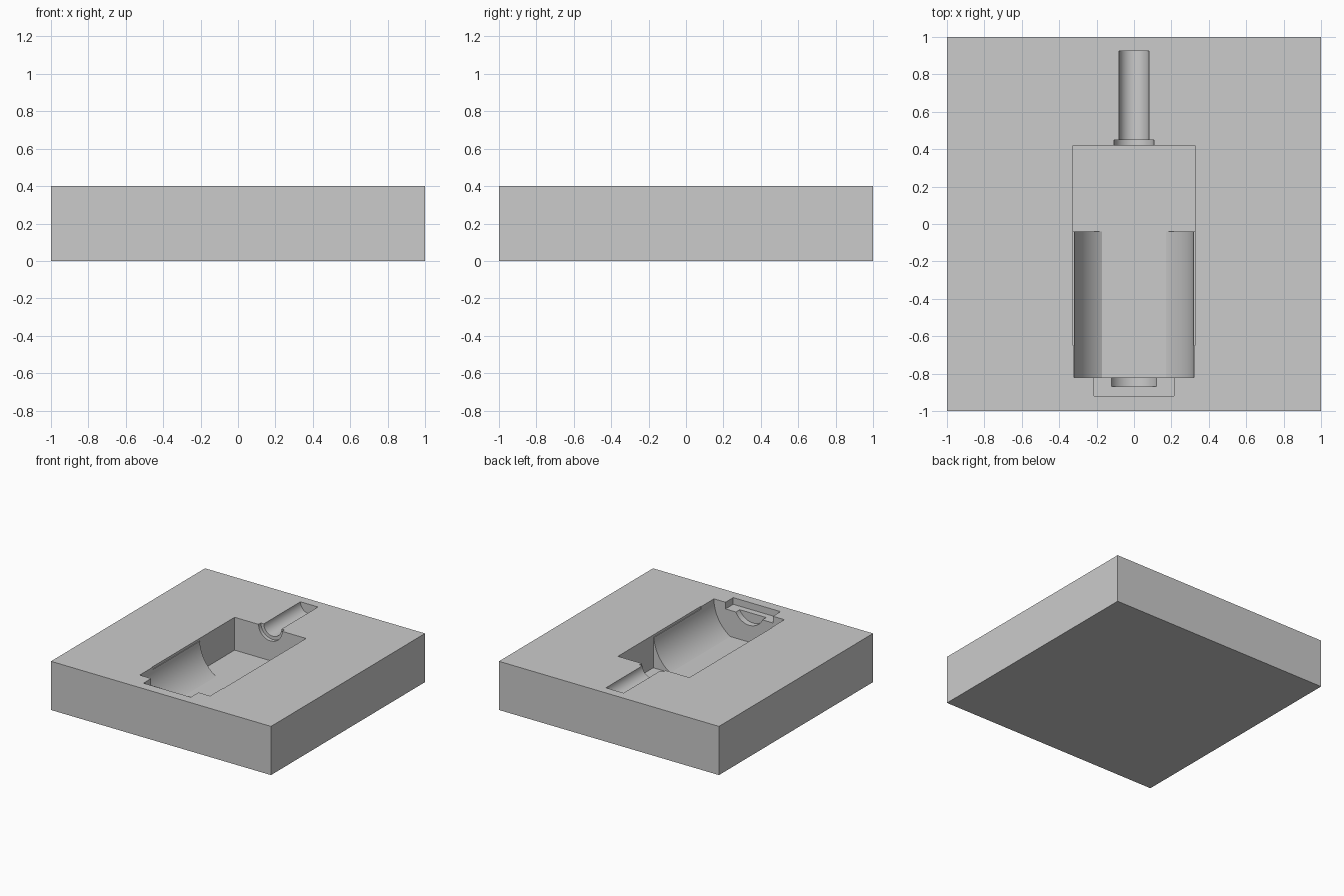
import bpy, bmesh, math

cube = bpy.data.objects.get("Cube")
if cube:
    bpy.data.objects.remove(cube, do_unlink=True)

TOP = 0.4      # height of the block
DEPTH = 0.27   # depth of the main pocket
ABOVE = TOP + 0.1

grey = bpy.data.materials.new("plain grey")
grey.use_nodes = True
grey.diffuse_color = (0.6, 0.6, 0.6, 1)
grey.node_tree.nodes["Principled BSDF"].inputs["Base Color"].default_value = (0.6, 0.6, 0.6, 1)


def prism(name, outline, y0, y1):
    """Extrude an x-z outline along y."""
    bm = bmesh.new()
    face = bm.faces.new([bm.verts.new((x, y0, z)) for x, z in outline])
    new = bmesh.ops.extrude_face_region(bm, geom=[face])["geom"]
    bmesh.ops.translate(bm, vec=(0, y1 - y0, 0),
                        verts=[v for v in new if isinstance(v, bmesh.types.BMVert)])
    bmesh.ops.recalc_face_normals(bm, faces=bm.faces)
    mesh = bpy.data.meshes.new(name)
    bm.to_mesh(mesh)
    bm.free()
    mesh.materials.append(grey)
    obj = bpy.data.objects.new(name, mesh)
    bpy.context.collection.objects.link(obj)
    return obj


def rect(half, z0, z1=ABOVE):
    return [(-half, z0), (half, z0), (half, z1), (-half, z1)]


def trough(radius, depth=None, steps=48):
    """Half-round channel outline, with a flat floor if depth is less than radius."""
    sweep = math.acos(depth / radius) if depth else 0
    right = [(radius * math.sin(a), TOP - radius * math.cos(a))
             for a in (sweep + (math.pi / 2 - sweep) * i / steps for i in range(steps + 1))]
    right.append((radius, ABOVE))
    left = [(-x, z) for x, z in reversed(right)]
    return left + (right if depth else right[1:])


block = prism("mould_block", rect(1, 0, TOP), -1, 1)

# Hollows sunk into the top face
cutters = [
    prism("square_pocket", rect(0.325, TOP - DEPTH), -0.04, 0.42),
    prism("rounded_pocket", trough(0.32, DEPTH), -0.82, 0.1),
    prism("side_relief", rect(0.325, TOP - 0.02), -0.65, 0.1),
    prism("front_slot", rect(0.215, TOP - 0.055), -0.92, -0.80),
    prism("front_boss_channel", trough(0.132), -0.87, -0.79),
    prism("rear_collar_channel", trough(0.107), 0.39, 0.45),
    prism("shaft_channel", trough(0.08), 0.37, 0.925),
]
bpy.context.view_layer.objects.active = block
for cutter in cutters:
    cutter.hide_render = True
    mod = block.modifiers.new(cutter.name, 'BOOLEAN')
    mod.operation = 'DIFFERENCE'
    mod.solver = 'EXACT'
    mod.object = cutter
    bpy.ops.object.modifier_apply(modifier=mod.name)
for cutter in cutters:
    bpy.data.objects.remove(cutter, do_unlink=True)

# Smooth the round channels, keep corners crisp
bpy.ops.object.select_all(action='DESELECT')
block.select_set(True)
bpy.ops.object.shade_smooth_by_angle(angle=math.radians(20))
